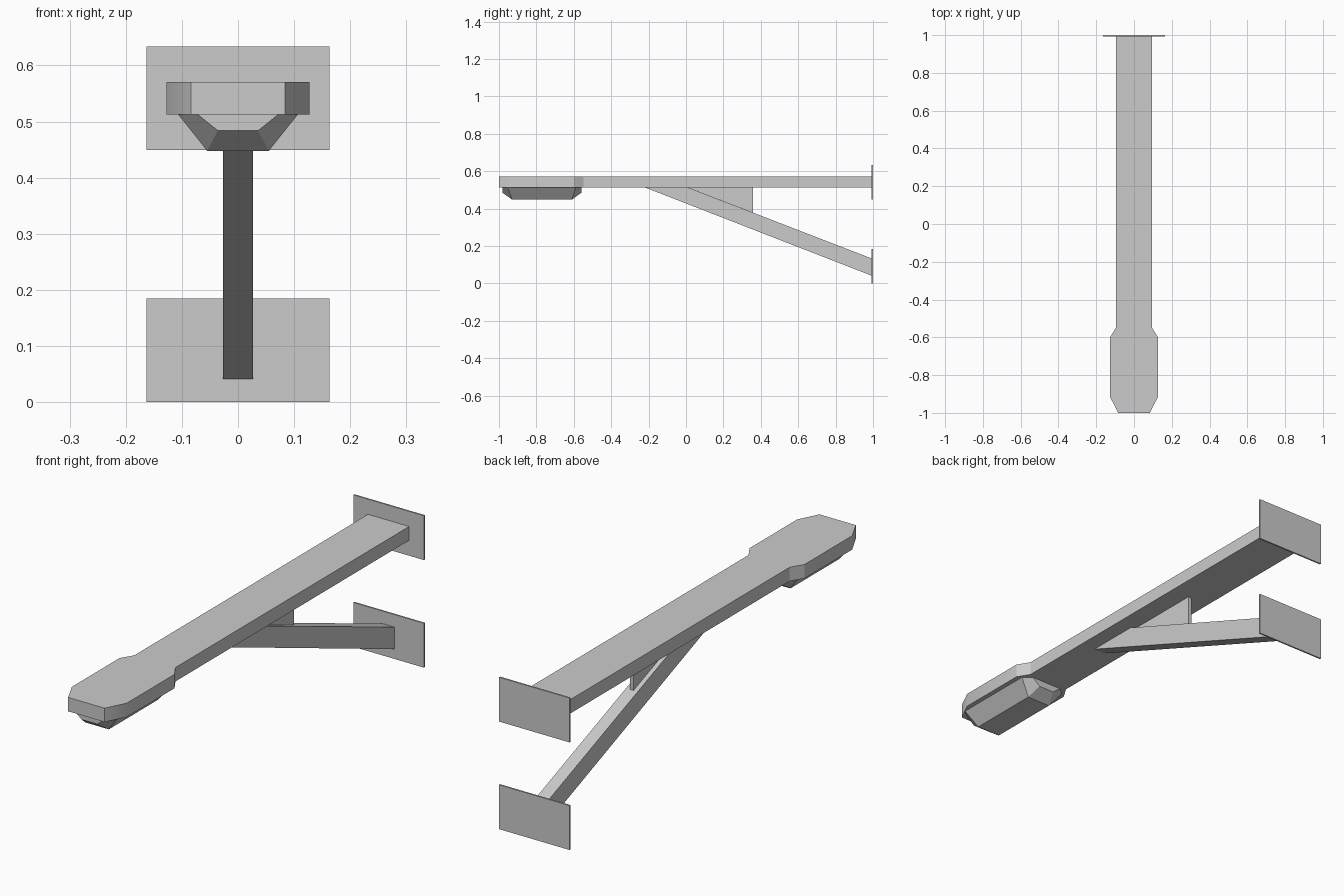
import bpy, bmesh, math
from mathutils import Vector

if "Cube" in bpy.data.objects:
    bpy.data.objects.remove(bpy.data.objects["Cube"])


def make_object(name, bm):
    bmesh.ops.recalc_face_normals(bm, faces=bm.faces)
    mesh = bpy.data.meshes.new(name)
    bm.to_mesh(mesh)
    bm.free()
    obj = bpy.data.objects.new(name, mesh)
    bpy.context.collection.objects.link(obj)
    return obj


def prism(name, points, offset):
    """Extrude a closed planar outline along an offset vector."""
    bm = bmesh.new()
    face = bm.faces.new([bm.verts.new(p) for p in points])
    ext = bmesh.ops.extrude_face_region(bm, geom=[face])
    verts = [g for g in ext["geom"] if isinstance(g, bmesh.types.BMVert)]
    bmesh.ops.translate(bm, verts=verts, vec=Vector(offset))
    return make_object(name, bm)


def side_prism(name, profile, half_width):
    """Extrude a (y, z) profile symmetrically about x = 0."""
    return prism(name, [(-half_width, y, z) for y, z in profile],
                 (2 * half_width, 0, 0))


ARM_BOTTOM, ARM_TOP = 0.513, 0.571
PLATE_FRONT = 0.993

# Long arm widening into the lamp head
half = [(0.084, -1.0), (0.127, -0.915), (0.127, -0.6),
        (0.095, -0.548), (0.095, PLATE_FRONT)]
outline = half + [(-x, y) for x, y in reversed(half)]
arm = prism("arm_and_head", [(x, y, ARM_BOTTOM) for x, y in outline],
            (0, 0, ARM_TOP - ARM_BOTTOM))
bpy.context.view_layer.objects.active = arm
arm.select_set(True)
bpy.ops.object.shade_smooth_by_angle(angle=math.radians(30))

# Faceted lens under the head, mirrored in both directions
LENS_Y = -0.77
corner = [(0.107, 0.182, ARM_BOTTOM), (0.072, 0.21, ARM_BOTTOM),
          (0.036, 0.21, 0.484), (0.055, 0.16, 0.448)]
bm = bmesh.new()
for sx in (-1, 1):
    for sy in (-1, 1):
        for x, y, z in corner:
            bm.verts.new((sx * x, LENS_Y + sy * y, z))
bmesh.ops.convex_hull(bm, input=bm.verts)
bmesh.ops.dissolve_limit(bm, angle_limit=math.radians(3),
                         verts=bm.verts, edges=bm.edges)
make_object("lens", bm)

# Diagonal brace and the thin gusset in its upper corner
side_prism("brace", [(-0.22, ARM_BOTTOM), (0.01, ARM_BOTTOM),
                     (PLATE_FRONT, 0.133), (PLATE_FRONT, 0.041)], 0.027)
side_prism("gusset", [(0.01, ARM_BOTTOM), (0.357, ARM_BOTTOM),
                      (0.357, 0.379)], 0.008)

# Wall plates
for name, z0, z1 in (("upper_wall_plate", 0.449, 0.634),
                     ("lower_wall_plate", 0.0, 0.185)):
    side_prism(name, [(PLATE_FRONT, z0), (1.0, z0),
                      (1.0, z1), (PLATE_FRONT, z1)], 0.163)
